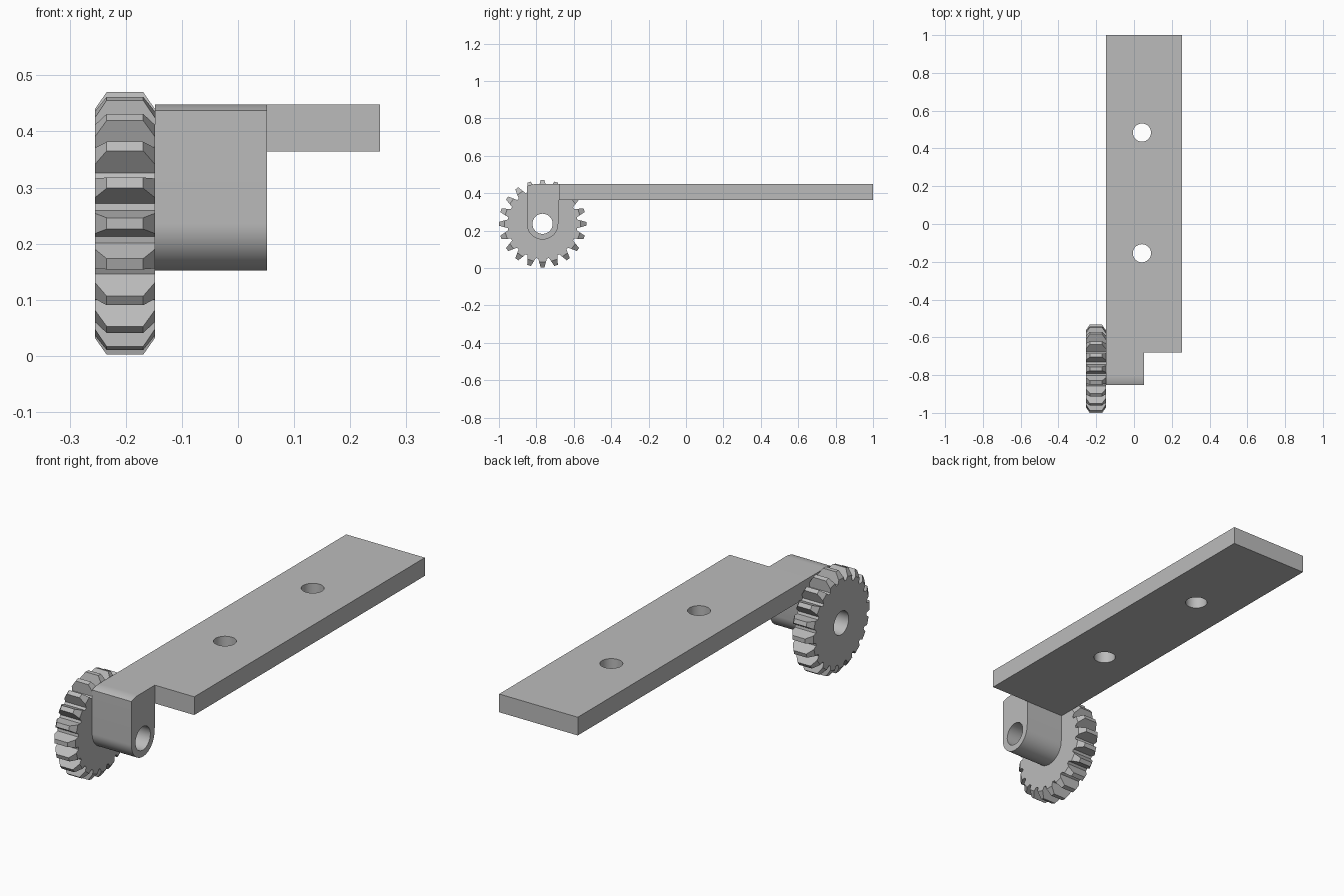
import bpy, bmesh
from math import sin, cos, pi, radians

cube = bpy.data.objects.get("Cube")
if cube:
    bpy.data.objects.remove(cube, do_unlink=True)

grey = bpy.data.materials.new("plain grey")
grey.use_nodes = True
colour = (0.5, 0.5, 0.5, 1)
grey.diffuse_color = colour
grey.node_tree.nodes["Principled BSDF"].inputs["Base Color"].default_value = colour

AXLE_Y, AXLE_Z = -0.767, 0.236
INNER_X = -0.148          # plane where gear and arm meet


def loft(name, rings):
    """Solid through equal-length rings of points, capped at both ends."""
    bm = bmesh.new()
    loops = [[bm.verts.new(p) for p in ring] for ring in rings]
    n = len(loops[0])
    for a, b in zip(loops, loops[1:]):
        for i in range(n):
            j = (i + 1) % n
            bm.faces.new((a[i], a[j], b[j], b[i]))
    bm.faces.new(loops[0])
    bm.faces.new(loops[-1])
    bmesh.ops.recalc_face_normals(bm, faces=bm.faces)
    mesh = bpy.data.meshes.new(name)
    bm.to_mesh(mesh)
    bm.free()
    mesh.materials.append(grey)
    obj = bpy.data.objects.new(name, mesh)
    bpy.context.collection.objects.link(obj)
    return obj


def extrude(name, profile, x0, x1):
    return loft(name, [[(x, y, z) for y, z in profile] for x in (x0, x1)])


def combine(obj, tool, operation):
    """Apply a boolean and discard the tool."""
    mod = obj.modifiers.new("bool", "BOOLEAN")
    mod.operation, mod.object, mod.solver = operation, tool, "EXACT"
    bpy.ops.object.select_all(action="DESELECT")
    bpy.context.view_layer.objects.active = obj
    obj.select_set(True)
    bpy.ops.object.modifier_apply(modifier=mod.name)
    bpy.data.objects.remove(tool, do_unlink=True)


def arc(cy, cz, r, start, end, steps):
    angles = [radians(start + (end - start) * i / steps) for i in range(steps + 1)]
    return [(cy + r * cos(a), cz + r * sin(a)) for a in angles]


def drill_axle(obj):
    circle = arc(AXLE_Y, AXLE_Z, 0.054, 0, 360, 48)[:-1]
    combine(obj, extrude("axle_cutter", circle, -0.4, 0.4), "DIFFERENCE")


# Flat arm plate
TOP, BOTTOM, SHOULDER = 0.448, 0.364, -0.68
arm = extrude("arm", [(SHOULDER, BOTTOM), (1, BOTTOM), (1, TOP), (SHOULDER, TOP)],
              INNER_X, 0.253)

# Hanging lug: round bottom, gently curved front top edge
R = 0.084
profile = arc(AXLE_Y, AXLE_Z, R, -180, 0, 32)
profile += [(SHOULDER, AXLE_Z + 0.02), (SHOULDER, TOP)]
profile += arc(AXLE_Y - R + 0.05, TOP - 0.125, 0.125, 90, 113.6, 8)
lug = extrude("lug", profile, INNER_X, 0.052)
combine(arm, lug, "UNION")
drill_axle(arm)

# Screw holes through the plate
for y in (0.484, -0.155):
    circle = arc(0.042, y, 0.048, 0, 360, 48)[:-1]
    cutter = loft("hole_cutter", [[(px, py, z) for px, py in circle] for z in (0.3, 0.6)])
    combine(arm, cutter, "DIFFERENCE")

# Gear with tapered teeth, chamfered on both sides
TEETH, ROOT, SIDE, TIP = 20, 0.185, 0.204, 0.234
ROOT_W, TIP_W = 0.0232, 0.01


def gear_ring(x, r):
    w = ROOT_W + (TIP_W - ROOT_W) * (r - ROOT) / (TIP - ROOT)
    ring = []
    for i in range(TEETH):
        a = 2 * pi * i / TEETH
        for rad, off in ((ROOT, -ROOT_W), (r, -w), (r, w), (ROOT, ROOT_W)):
            ring.append((x, AXLE_Y + rad * cos(a) - off * sin(a),
                         AXLE_Z + rad * sin(a) + off * cos(a)))
    return ring


gear = loft("gear", [gear_ring(x, r) for x, r in
                     ((-0.255, SIDE), (-0.234, TIP), (-0.169, TIP), (INNER_X, SIDE))])
drill_axle(gear)

# Smooth the round walls, keep the edges crisp
for obj in (arm, gear):
    bpy.ops.object.select_all(action="DESELECT")
    bpy.context.view_layer.objects.active = obj
    obj.select_set(True)
    bpy.ops.object.shade_smooth_by_angle(angle=radians(15))
